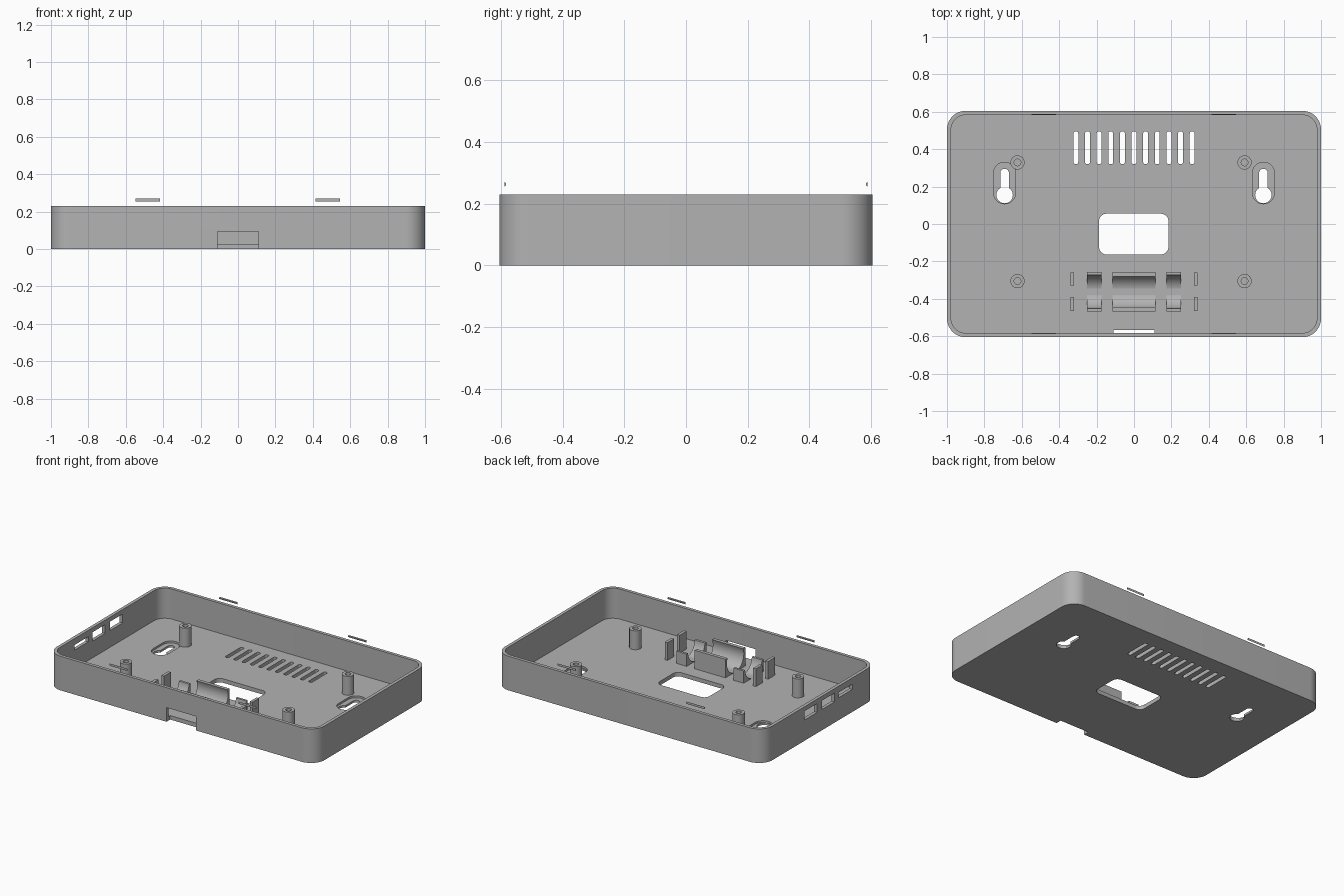
import bpy, bmesh, math

if "Cube" in bpy.data.objects:
    bpy.data.objects.remove(bpy.data.objects["Cube"])

grey = bpy.data.materials.new("plain_grey")
grey.diffuse_color = (0.45, 0.45, 0.45, 1)
grey.use_nodes = True
grey.node_tree.nodes["Principled BSDF"].inputs["Base Color"].default_value = grey.diffuse_color

FLOOR, TOP, WALL = 0.027, 0.23, 0.022


def prism(name, outline, lo, hi, axis="z"):
    """Extrude a 2D outline along z (points are x, y) or along x (points are y, z)."""
    bm = bmesh.new()
    place = (lambda p, h: (p[0], p[1], h)) if axis == "z" else (lambda p, h: (h, p[0], p[1]))
    face = bm.faces.new([bm.verts.new(place(p, lo)) for p in outline])
    ext = bmesh.ops.extrude_face_region(bm, geom=[face])
    shift = (0, 0, hi - lo) if axis == "z" else (hi - lo, 0, 0)
    bmesh.ops.translate(bm, vec=shift, verts=[v for v in ext["geom"] if isinstance(v, bmesh.types.BMVert)])
    bmesh.ops.recalc_face_normals(bm, faces=bm.faces)
    mesh = bpy.data.meshes.new(name)
    bm.to_mesh(mesh)
    bm.free()
    mesh.materials.append(grey)
    obj = bpy.data.objects.new(name, mesh)
    bpy.context.collection.objects.link(obj)
    return obj


def arc(cx, cy, r, a0, a1, n):
    return [(cx + r * math.cos(math.radians(a0 + (a1 - a0) * i / n)),
             cy + r * math.sin(math.radians(a0 + (a1 - a0) * i / n))) for i in range(n + 1)]


def circle(cx, cy, r, n=32):
    return arc(cx, cy, r, 0, 360, n)[:-1]


def rounded(x0, x1, y0, y1, r, n=8):
    return (arc(x1 - r, y1 - r, r, 0, 90, n) + arc(x0 + r, y1 - r, r, 90, 180, n)
            + arc(x0 + r, y0 + r, r, 180, 270, n) + arc(x1 - r, y0 + r, r, 270, 360, n))


def box(x0, x1, y0, y1):
    return [(x0, y0), (x1, y0), (x1, y1), (x0, y1)]


def select_only(obj):
    bpy.ops.object.select_all(action="DESELECT")
    obj.select_set(True)
    bpy.context.view_layer.objects.active = obj


def cut(obj, outline, lo, hi, axis="z"):
    cutter = prism("cutter", outline, lo, hi, axis)
    cutter.hide_render = True
    mod = obj.modifiers.new("cut", "BOOLEAN")
    mod.operation, mod.solver, mod.object = "DIFFERENCE", "EXACT", cutter
    select_only(obj)
    bpy.ops.object.modifier_apply(modifier=mod.name)
    bpy.data.objects.remove(cutter)


# Tray shell with rounded corners
tray = prism("tray", rounded(-1, 1, -0.605, 0.605, 0.1, 12), 0, TOP)
cut(tray, rounded(-1 + WALL, 1 - WALL, -0.605 + WALL, 0.605 - WALL, 0.1 - WALL, 12), FLOOR, 0.4)

# Vent slots
for i in range(11):
    x = (i - 5) * 0.0622
    cut(tray, rounded(x - 0.013, x + 0.013, 0.32, 0.495, 0.011, 4), -0.1, 0.1)

# Central cable opening
cut(tray, rounded(-0.187, 0.184, -0.163, 0.055, 0.04), -0.1, 0.1)

# Keyhole hangers: shallow recess, slot and round entry
for x in (-0.692, 0.692):
    cut(tray, rounded(x - 0.059, x + 0.059, 0.108, 0.33, 0.0585), 0.014, 0.1)
    cut(tray, rounded(x - 0.023, x + 0.023, 0.14, 0.295, 0.0225), -0.1, 0.1)
    cut(tray, circle(x, 0.155, 0.044), -0.1, 0.1)

# Front notch through the wall and floor edge
cut(tray, box(-0.11, 0.11, -0.7, -0.566), -0.1, 0.095)

# Port openings in the left wall
for y0, y1, z0, z1 in ((0.03, 0.165, 0.14, 0.2), (-0.155, -0.02, 0.14, 0.2), (-0.345, -0.2, 0.152, 0.187)):
    cut(tray, box(y0, y1, z0, z1), -1.1, -0.9, "x")

# Hollow screw posts
for x in (-0.623, 0.591):
    for y in (-0.305, 0.329):
        post = prism("screw_post", circle(x, y, 0.038), 0.013, 0.155)
        cut(post, circle(x, y, 0.018), 0.03, 0.3)


# Cradle blocks: rectangle with a round trough
def cradle(name, x0, x1, height):
    cy, cz, r = -0.362, 0.115, 0.09
    a = math.degrees(math.asin((height - cz) / r))
    trough = arc(cy, cz, r, 180 - a, 360 + a, 24)
    outline = [(-0.468, 0.012), (-0.468, height)] + trough + [(-0.257, height), (-0.257, 0.012)]
    prism(name, outline, x0, x1, "x")


cradle("centre_cradle", -0.115, 0.116, 0.152)
cradle("left_cradle", -0.251, -0.175, 0.11)
cradle("right_cradle", 0.175, 0.251, 0.11)

# Thin end stops beside the cradles
for x in (-0.33, 0.33):
    for y0, y1 in ((-0.465, -0.39), (-0.33, -0.26)):
        prism("end_stop", box(x - 0.01, x + 0.01, y0, y1), 0.012, 0.147)

# Small snap ridges above the rim
for s in (-1, 1):
    for x in (-0.483, 0.48):
        prism("snap_ridge", [(s * 0.588, 0.255), (s * 0.588, 0.27), (s * 0.583, 0.266), (s * 0.583, 0.259)],
              x - 0.066, x + 0.066, "x")

# Smooth the round parts, keep edges sharp
for obj in list(bpy.context.scene.objects):
    select_only(obj)
    bpy.ops.object.shade_smooth_by_angle(angle=math.radians(30))
